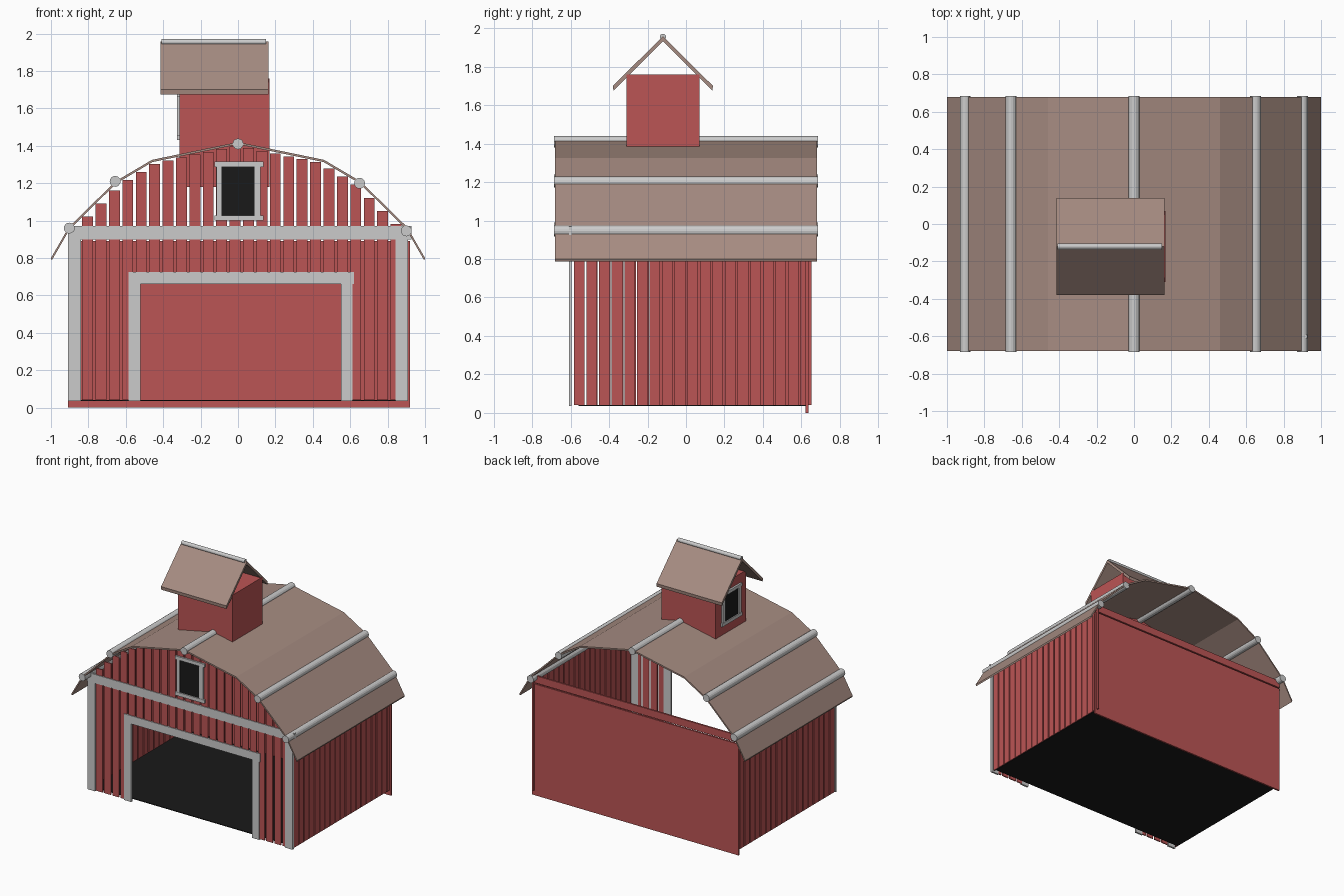
import bpy, bmesh
from math import pi
from mathutils import Matrix

if "Cube" in bpy.data.objects:
    bpy.data.objects.remove(bpy.data.objects["Cube"])


def material(name, rgb):
    m = bpy.data.materials.new(name)
    m.diffuse_color = (*rgb, 1)
    m.use_nodes = True
    m.node_tree.nodes["Principled BSDF"].inputs["Base Color"].default_value = m.diffuse_color
    return m


RED = material("barn_red", (0.50, 0.09, 0.09))
BROWN = material("roof_brown", (0.38, 0.26, 0.22))
BLACK = material("black", (0.01, 0.01, 0.01))


def finish(name, bm, mat=None):
    bmesh.ops.recalc_face_normals(bm, faces=bm.faces)
    me = bpy.data.meshes.new(name)
    bm.to_mesh(me)
    bm.free()
    ob = bpy.data.objects.new(name, me)
    bpy.context.collection.objects.link(ob)
    if mat:
        me.materials.append(mat)
    return ob


def boxes(name, spans, mat=None):
    """One object from boxes given as (x0, x1, y0, y1, z0, z1)."""
    bm = bmesh.new()
    for x0, x1, y0, y1, z0, z1 in spans:
        mtx = Matrix.Translation(((x0 + x1) / 2, (y0 + y1) / 2, (z0 + z1) / 2)) @ \
            Matrix.Diagonal((x1 - x0, y1 - y0, z1 - z0, 1))
        bmesh.ops.create_cube(bm, size=1, matrix=mtx)
    return finish(name, bm, mat)


def sheet(name, profile, axis, a, b, thick, mat):
    """Bent sheet: a profile of (u, z) points swept along an axis."""
    def point(u, v, z):
        return (u, v, z) if axis == 'Y' else (v, u, z)
    bm = bmesh.new()
    outer = list(profile)
    inner = [(u * (1 - thick * 0.4), z - thick) for u, z in profile]
    n = len(outer)
    ring = outer + inner[::-1]
    va = [bm.verts.new(point(u, a, z)) for u, z in ring]
    vb = [bm.verts.new(point(u, b, z)) for u, z in ring]
    m = 2 * n
    for i in range(m):
        j = (i + 1) % m
        bm.faces.new((va[i], va[j], vb[j], vb[i]))
    for i in range(n - 1):
        for v in (va, vb):
            bm.faces.new((v[i], v[i + 1], v[m - 2 - i], v[m - 1 - i]))
    return finish(name, bm, mat)


def rod(name, loc, axis, length, r):
    bm = bmesh.new()
    rot = Matrix.Rotation(pi / 2, 4, 'X' if axis == 'Y' else 'Y')
    bmesh.ops.create_cone(bm, cap_ends=True, segments=16, radius1=r, radius2=r,
                          depth=length, matrix=Matrix.Translation(loc) @ rot)
    return finish(name, bm)


# Gambrel roof
half = [(1.0, 0.80), (0.905, 0.965), (0.655, 1.21), (0.46, 1.325)]
ROOF = [(-x, z) for x, z in half] + [(0, 1.42)] + half[::-1]
sheet("main_roof", ROOF, 'Y', -0.68, 0.68, 0.012, BROWN)


def roof_z(x):
    for (x0, z0), (x1, z1) in zip(ROOF, ROOF[1:]):
        if x0 <= x <= x1:
            return z0 + (z1 - z0) * (x - x0) / (x1 - x0)
    return 0.8


# Rods along the roof bends and ridge
for i, (x, z) in enumerate([(-0.902, 0.96), (-0.657, 1.21), (0, 1.41), (0.65, 1.2), (0.9, 0.945)]):
    rod(f"roof_rod_{i}", (x, 0, z), 'Y', 1.37, 0.029)

# Front wall planks, cut to the roof line and open at the door
PITCH = 0.0717
planks = []
for i in range(25):
    x0 = -0.905 + i * PITCH
    x1 = x0 + 0.058
    top = max(min(roof_z(x0), roof_z(x1)) - 0.014, 0.95)
    bottom = 0.68 if x1 > -0.53 and x0 < 0.56 else 0.04
    planks.append((x0, x1, -0.604, -0.595, bottom, top))
boxes("front_planks", planks, RED)

# Side wall planks
for name, x, pitch in (("right_planks", 0.9, 0.0655), ("left_planks", -0.9, 0.067)):
    boxes(name, [(x - 0.005, x + 0.005, -0.583 + i * pitch, -0.583 + i * pitch + 0.056, 0.04, 0.93)
                 for i in range(19 if x > 0 else 18)], RED)

# Solid back wall with a beam just above it
boxes("back_wall", [(-0.91, 0.92, 0.622, 0.636, 0, 0.89)], RED)
boxes("back_beam", [(-0.91, 0.92, 0.622, 0.636, 0.90, 0.958)], RED)

# Floor
boxes("floor", [(-0.9, 0.9, -0.56, 0.625, 0.036, 0.042)], BLACK)

# Grey trim on the front
Y0, Y1 = -0.609, -0.594
boxes("front_beam", [(-0.91, 0.928, Y0, Y1, 0.90, 0.97)])
boxes("corner_posts", [(-0.908, -0.84, Y0, Y1, 0.035, 0.90), (0.843, 0.91, Y0, Y1, 0.035, 0.90)])
boxes("door_frame", [(-0.585, -0.52, Y0, Y1, 0.035, 0.66), (0.55, 0.613, Y0, Y1, 0.035, 0.66),
                     (-0.585, 0.62, Y0, Y1, 0.66, 0.725)])

# Gable window
boxes("gable_window_pane", [(-0.1, 0.1, -0.608, -0.604, 1.02, 1.30)], BLACK)
boxes("gable_window_frame", [(-0.125, 0.135, -0.618, -0.604, 1.288, 1.315),
                             (-0.125, 0.135, -0.618, -0.604, 1.0, 1.028),
                             (-0.115, -0.087, -0.616, -0.604, 1.02, 1.30),
                             (0.087, 0.12, -0.616, -0.604, 1.02, 1.30)])

# Cupola
boxes("cupola_box", [(-0.312, 0.168, -0.31, 0.07, 1.18, 1.76)], RED)
roof = sheet("cupola_roof", [(-0.26, 1.70), (0, 1.958), (0.26, 1.70)], 'X',
             -0.415, 0.163, 0.026, BROWN)
roof.location.y = -0.12
rod("cupola_ridge", (-0.13, -0.12, 1.955), 'X', 0.56, 0.016)

# Cupola window on the left face
boxes("cupola_window_pane", [(-0.319, -0.312, -0.21, -0.03, 1.45, 1.68)], BLACK)
boxes("cupola_window_frame", [(-0.327, -0.312, -0.245, 0.005, 1.665, 1.69),
                              (-0.327, -0.312, -0.245, 0.005, 1.43, 1.457),
                              (-0.325, -0.312, -0.235, -0.205, 1.45, 1.67),
                              (-0.325, -0.312, -0.035, -0.005, 1.45, 1.67)])
